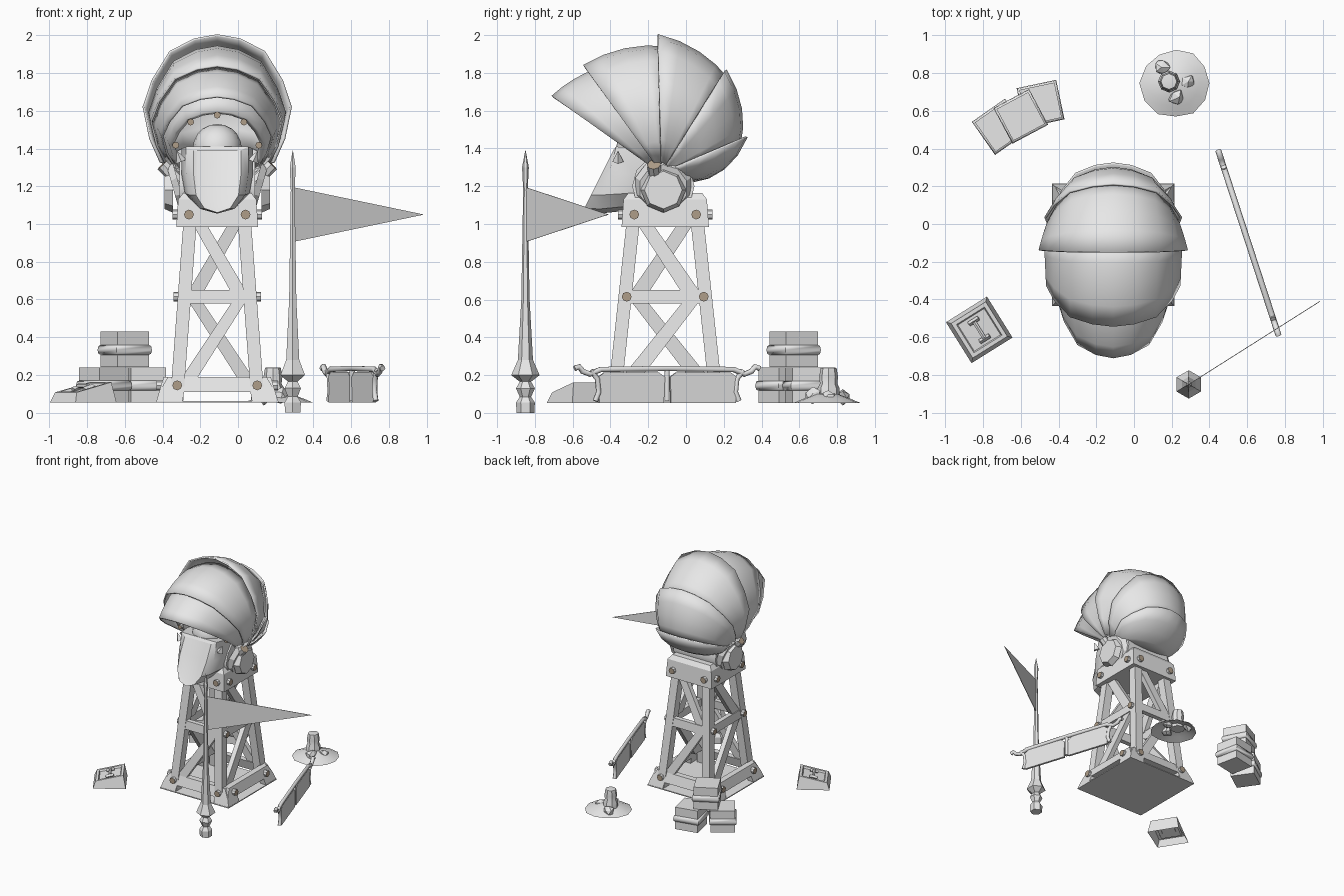
import bpy, bmesh, math, random
from mathutils import Vector, Matrix

if "Cube" in bpy.data.objects:
    bpy.data.objects.remove(bpy.data.objects["Cube"])
random.seed(4)


def material(name, col):
    m = bpy.data.materials.new(name)
    m.use_nodes = True
    m.diffuse_color = (*col, 1)
    m.node_tree.nodes["Principled BSDF"].inputs["Base Color"].default_value = (*col, 1)
    return m


GREY = material("light grey", (0.8, 0.8, 0.8))
BROWN = material("bolt brown", (0.43, 0.34, 0.25))
CX, CY, G = -0.11, -0.11, 0.053


def finish(name, bm, smooth=0, recalc=True, thick=0):
    if recalc:
        bmesh.ops.recalc_face_normals(bm, faces=bm.faces)
    me = bpy.data.meshes.new(name)
    bm.to_mesh(me)
    bm.free()
    me.materials.append(GREY)
    me.materials.append(BROWN)
    ob = bpy.data.objects.new(name, me)
    bpy.context.collection.objects.link(ob)
    if thick:
        mod = ob.modifiers.new("thickness", "SOLIDIFY")
        mod.thickness, mod.offset = thick, 0
    if smooth:
        bpy.ops.object.select_all(action="DESELECT")
        ob.select_set(True)
        bpy.context.view_layer.objects.active = ob
        bpy.ops.object.shade_smooth_by_angle(angle=math.radians(smooth))
    return ob


def loft(name, rings, closed=True, caps=True, **kw):
    """Skin a list of equal-length point rings."""
    bm = bmesh.new()
    vs = [[bm.verts.new(p) for p in r] for r in rings]
    n = len(rings[0])
    for a, b in zip(vs, vs[1:]):
        for i in range(n if closed else n - 1):
            j = (i + 1) % n
            bm.faces.new((a[i], a[j], b[j], b[i]))
    if caps:
        bm.faces.new(vs[0])
        bm.faces.new(vs[-1])
    return finish(name, bm, **kw)


def rod(name, p0, p1, r0, r1=None, n=8, cap=False, smooth=0):
    """Tapered cylinder between two points, optionally with brown ends."""
    p0, p1 = Vector(p0), Vector(p1)
    d = p1 - p0
    m = Matrix.Translation((p0 + p1) / 2) @ d.to_track_quat("Z", "Y").to_matrix().to_4x4()
    bm = bmesh.new()
    bmesh.ops.create_cone(bm, cap_ends=True, segments=n, radius1=r0,
                          radius2=r0 if r1 is None else r1, depth=d.length, matrix=m)
    if cap:
        for f in bm.faces:
            f.material_index = int(len(f.verts) == n)
    return finish(name, bm, smooth)


def rect(hx, hy, z, cx=CX, cy=CY, rot=0):
    c, s = math.cos(rot), math.sin(rot)
    return [(cx + x * hx * c - y * hy * s, cy + x * hx * s + y * hy * c, z)
            for x, y in ((-1, -1), (1, -1), (1, 1), (-1, 1))]


def turned(name, x, y, profile, n, **kw):
    return loft(name, [[(x + r * math.sin(i * math.tau / n), y + r * math.cos(i * math.tau / n), z)
                        for i in range(n)] for r, z in profile], **kw)


# Tower: posts, braces, skirts and bolts
def tower(z): return 0.18 + (1 - z) * 0.075, 0.206 + (1 - z) * 0.108
def skirt(z): return (0.325 - (z - G) * 0.3,) * 2
def head(z): return 0.216 - (z - 1) * 0.07, 0.23 - (z - 1) * 0.07


def on_face(k, u, z, halves, out=0.0, frac=True):
    n = Vector(((0, -1), (1, 0), (0, 1), (-1, 0))[k])
    t = Vector((-n.y, n.x))
    h = halves(z) if k % 2 == 0 else halves(z)[::-1]
    p = Vector((CX, CY)) + t * (u * h[0] if frac else u) + n * (h[1] + out)
    return Vector((p.x, p.y, z))


def board(name, k, pts, halves, out=0.0, thick=0.04):
    loft(name, [[on_face(k, u, z, halves, out - d) for u, z in pts] for d in (0, thick)])


def bolt(k, u, z, halves):
    rod("bolt", on_face(k, u, z, halves, -0.03, False), on_face(k, u, z, halves, 0.024, False), 0.026, cap=True)


for sx in (-1, 1):
    for sy in (-1, 1):
        rings = []
        for z in (G, 1.0):
            hx, hy = tower(z)
            rings.append(rect(0.035, 0.035, z, CX + sx * (hx - 0.035), CY + sy * (hy - 0.035)))
        loft("tower_post", rings)

for k in range(4):
    board("upper_brace", k, [(-.72, 1), (-.32, 1), (.75, .64), (.35, .64)], tower, -0.01)
    board("lower_brace", k, [(.72, .59), (.38, .59), (-.8, .18), (-.45, .18)], tower, -0.01)
    board("middle_rail", k, [(-.9, .58), (.9, .58), (.9, .65), (-.9, .65)], tower, -0.003)
    board("base_skirt", k, [(-1, G), (-.57, G), (-.57, .11), (.57, .11), (.57, G), (1, G),
                            (1, .11), (.92, .19), (-.92, .19), (-1, .11)], skirt, thick=0.05)
    for s in (-1, 1):
        bolt(k, s * (0.164 if k % 2 else 0.15), 1.05, head)
        bolt(k, s * 0.212, 0.145, skirt)
        if k % 2:
            bolt(k, s * 0.204, 0.615, tower)
loft("tower_floor", [rect(0.325, 0.325, z) for z in (G, G + 0.008)])
loft("tower_head", [rect(*head(z), z) for z in (0.985, 1.13)] + [rect(0.18, 0.195, 1.165)])

# Side hubs carrying the hood
for s in (-1, 1):
    def at(x, y, z): return (CX + s * x, y, z)
    rod("hub_drum", at(0, -.12, 1.2), at(.2, -.12, 1.2), .165, n=12, smooth=35)
    rod("hub_rim", at(.2, -.12, 1.2), at(.235, -.12, 1.19), .155, .13, n=10)
    rod("hub_cap", at(.235, -.12, 1.18), at(.28, -.12, 1.18), .12, .1)
    rod("hub_peg", at(.2, -.16, 1.22), at(.29, -.17, 1.315), .036, cap=True)

# Hood of overlapping fan shells
HALF = [(0, 1), (.31, .97), (.64, .88), (.88, .67), (1, .48), (.91, .25), (.77, .08)]
ARCH = [(-x, r) for x, r in HALF[:0:-1]] + HALF


def arch(deg, rad, wide):
    a = math.radians(deg)
    return [Vector((CX + x * wide, -0.13 - math.sin(a) * r * rad, 1.27 + math.cos(a) * r * rad))
            for x, r in ARCH]


def shell(name, start, end, thick=0.012, steps=4):
    rings = [arch(*[a + (b - a) * i / steps for a, b in zip(start, end)]) for i in range(steps + 1)]
    return loft(name, rings, closed=False, caps=False, smooth=35, thick=thick)


shell("visor_shell", (55, .705, .29), (30, .64, .335))
shell("brow_shell", (36, .70, .35), (-3, .665, .36))
shell("crown_shell", (1.6, .73, .39), (-36, .605, .33))
shell("rear_shell", (-32, .642, .36), (-70, .44, .28))
shell("nape_shell", (-67, .49, .31), (-105, .17, .2))
shell("inner_collar", (47, .47, .24), (20, .56, .3), 0.03)
for i in range(2, 11, 2):
    p = arch(47, .45, .22)[i]
    rod("collar_rivet", p, p + Vector((0, -.03, 0)), .018, cap=True)

# Jaw scoop and throat
U_HALF = [(0, 1), (.55, .93), (.9, .72), (1, .4), (1, 0)]
U = [(-x, t) for x, t in U_HALF[:0:-1]] + U_HALF


def scoop(half, top, bottom):
    top, bottom = Vector((CX, *top)), Vector((CX, *bottom))
    return [top.lerp(bottom, t) + Vector((x * half, 0, 0)) for x, t in U]


loft("jaw_scoop", [scoop(.18, (-.12, 1.38), (-.15, 1.1)), scoop(.19, (-.26, 1.4), (-.32, 1.07)),
                   scoop(.165, (-.37, 1.41), (-.46, 1.055)), scoop(.125, (-.385, 1.39), (-.55, 1.06)),
                   scoop(.105, (-.375, 1.39), (-.53, 1.085))], smooth=30)
for s in (-1, 1):
    rod("jaw_spike", (CX + s * .19, -.36, 1.33), (CX + s * .215, -.36, 1.39), .03, 0, n=4)
bm = bmesh.new()
bmesh.ops.create_uvsphere(bm, u_segments=16, v_segments=10, radius=.13,
                          matrix=Matrix.Translation((CX, -.24, 1.4)))
finish("throat_ball", bm, 40)

# Flag
turned("flag_pole", .29, -.85, [(.047, 0), (.05, .055), (.03, .085), (.05, .13), (.03, .165), (.075, .2),
                                (.04, .28), (.022, .6), (.012, 1.18), (.014, 1.22), (.018, 1.3), (.001, 1.39)], 6)
bm = bmesh.new()
bm.faces.new([bm.verts.new(p) for p in ((.29, -.85, .905), (.985, -.41, 1.05), (.29, -.85, 1.195))])
finish("flag_cloth", bm, thick=0.004)

# Fence: s runs along its length, d across it
F0, F1 = Vector((.606, -.1, 0)), Vector((.31, -.95, 0)).normalized()
FN = Vector((-F1.y, F1.x, 0))


def on_fence(s, z, d=0.0): return F0 + F1 * s + FN * d + Vector((0, 0, z))


def tube(name, pts, radius):
    cu = bpy.data.curves.new(name, "CURVE")
    cu.dimensions, cu.bevel_depth, cu.bevel_resolution = "3D", radius, 1
    cu.use_fill_caps = True
    sp = cu.splines.new("POLY")
    sp.points.add(len(pts) - 1)
    for p, q in zip(sp.points, pts):
        p.co = (*q, 1)
    cu.materials.append(GREY)
    bpy.context.collection.objects.link(bpy.data.objects.new(name, cu))


rail = [(.37, .23), (.43, .205), (.47, .22), (.49, .245), (.515, .235)]
tube("fence_rail", [on_fence(-s, z) for s, z in rail[::-1]] + [on_fence(0, .235)]
     + [on_fence(s, z) for s, z in rail], .016)
for s in (-.4, 0, .4):
    tube("fence_post", [on_fence(s * 1.06, .225), on_fence(s * .97, .18), on_fence(s * .95, .11),
                        on_fence(s, G + .01)], .015)
for s in (-.2, .2):
    loft("fence_panel", [[on_fence(s + a, z, d) for a, z in ((-.18, G), (.18, G), (.185, .19), (.15, .215),
                                                             (-.15, .215), (-.185, .19))] for d in (-.009, .009)])

# Stacked strapped boxes
for x, y, z, deg in ((-.71, .515, G, 35), (-.495, .637, G, 12), (-.6, .57, .242, 28)):
    a = math.radians(deg)
    loft("box", [rect(.095, .095, z + h, x, y, a) for h in (0, .188)])
    loft("box_strap", [rect(.095 + o, .095 + o, z + h, x, y, a)
                       for o, h in ((0, .065), (.008, .07), (.012, .09), (.008, .112), (0, .117))], smooth=60)

# Sloped hatch, open underneath, with a handle
A = math.radians(32)


def hatch(u, v, lift=0.0):
    c, s = math.cos(A), math.sin(A)
    return Vector((-.82 + u * c - v * s, -.561 + u * s + v * c, .135 + u * .25 + lift))


def square(h, lift): return [hatch(u * h, v * h, lift) for u, v in ((-1, -1), (1, -1), (1, 1), (-1, 1))]


foot = [Vector((p.x, p.y, G)) for p in square(.128, 0)]
bm = bmesh.new()
rings = [[bm.verts.new(p) for p in r] for r in (foot, square(.108, 0), square(.088, 0), square(.082, -.015))]
for a, b in zip(rings, rings[1:]):
    for i in range(4):
        bm.faces.new((a[i], a[i - 3], b[i - 3], b[i]))
bm.faces.new(rings[-1])
finish("hatch", bm)
rod("hatch_handle", hatch(0, -.05, .008), hatch(0, .05, .008), .012, n=6)
for v in (-.055, .055):
    rod("handle_foot", hatch(-.03, v, -.003), hatch(.03, v, -.003), .013, n=4)

# Mound with a bollard and stones
rings = []
wobble = [random.uniform(.93, 1.06) for i in range(12)]
for r, z in ((.185, G), (.13, .075), (.06, .1), (.005, .105)):
    rings.append([(.222 + r * w * math.cos(i * math.tau / 12), .747 + r * w * math.sin(i * math.tau / 12), z)
                  for i, w in enumerate(wobble)])
loft("mound", rings, caps=False, smooth=50)
turned("bollard", .185, .755, [(.058, .08), (.058, .13), (.046, .155), (.05, .19), (.042, .238), (.03, .24)],
       8, smooth=40)
for x, y, r in ((.145, .83, .042), (.285, .755, .036), (.23, .672, .045)):
    bm = bmesh.new()
    bmesh.ops.create_icosphere(bm, subdivisions=1, radius=r, matrix=Matrix.Translation((x, y, .088)))
    for v in bm.verts:
        v.co.x += random.uniform(-.012, .012)
        v.co.z += random.uniform(-.01, .01)
    finish("stone", bm)
